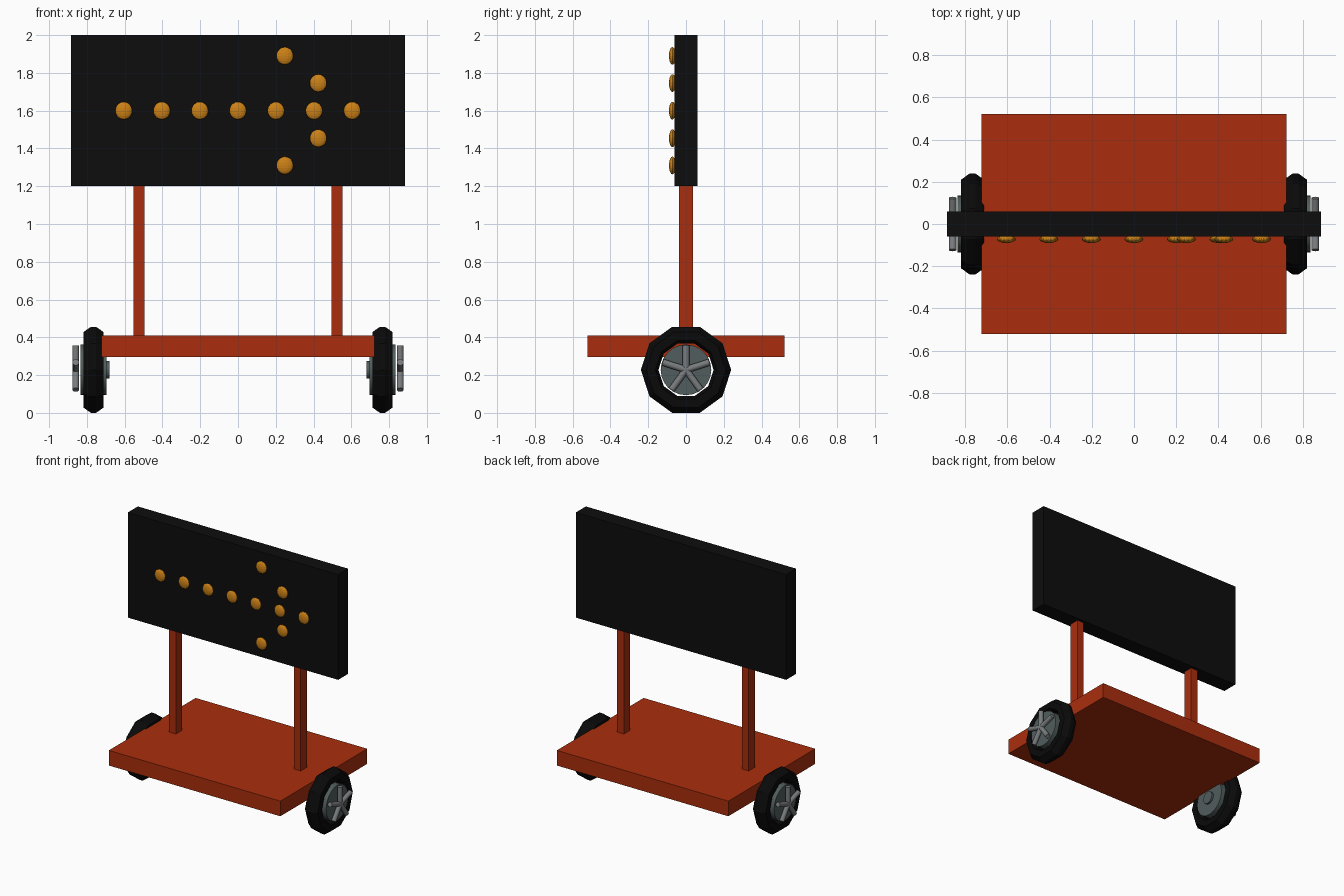
import bpy, bmesh, math
from mathutils import Matrix, Vector

if "Cube" in bpy.data.objects:
    bpy.data.objects.remove(bpy.data.objects["Cube"])


def material(name, rgb):
    m = bpy.data.materials.new(name)
    m.diffuse_color = (*rgb, 1)
    m.use_nodes = True
    m.node_tree.nodes["Principled BSDF"].inputs["Base Color"].default_value = m.diffuse_color
    return m


ORANGE = material("orange_paint", (0.40, 0.027, 0.004))
BLACK = material("panel_black", (0.004, 0.004, 0.004))
RUBBER = material("tyre_rubber", (0.003, 0.003, 0.003))
AMBER = material("amber_lamp", (0.60, 0.22, 0.008))
RIM = material("rim_grey", (0.085, 0.11, 0.11))
SPOKE = material("spoke_grey", (0.19, 0.20, 0.21))


def finish(name, bm, mat, smooth=False):
    bmesh.ops.recalc_face_normals(bm, faces=bm.faces)
    me = bpy.data.meshes.new(name)
    bm.to_mesh(me)
    bm.free()
    me.materials.append(mat)
    ob = bpy.data.objects.new(name, me)
    bpy.context.collection.objects.link(ob)
    if smooth:
        bpy.ops.object.select_all(action='DESELECT')
        ob.select_set(True)
        bpy.context.view_layer.objects.active = ob
        bpy.ops.object.shade_smooth_by_angle(angle=math.radians(40))
    return ob


def box(name, lo, hi, mat):
    lo, hi = Vector(lo), Vector(hi)
    bm = bmesh.new()
    bmesh.ops.create_cube(bm, size=1, matrix=Matrix.Translation((lo + hi) / 2)
                          @ Matrix.Diagonal((*(hi - lo), 1)))
    return finish(name, bm, mat)


def add_rod(bm, a, b, radius, sides):
    a, b = Vector(a), Vector(b)
    rot = (b - a).to_track_quat('Z', 'Y').to_matrix().to_4x4()
    bmesh.ops.create_cone(bm, cap_ends=True, segments=sides, radius1=radius,
                          radius2=radius, depth=(b - a).length,
                          matrix=Matrix.Translation((a + b) / 2) @ rot)


# Trailer deck, posts and sign board
box("deck", (-0.722, -0.522, 0.295), (0.722, 0.522, 0.41), ORANGE)
for side, label in ((-1, "left"), (1, "right")):
    box(label + "_post", (side * 0.525 - 0.029, -0.038, 0.41),
        (side * 0.525 + 0.029, 0.038, 1.2), ORANGE)
box("sign_board", (-0.885, -0.06, 1.2), (0.885, 0.06, 2.0), BLACK)

# Arrow lamps: a shaft row and two mirrored head strokes
spots = [(-0.605 + 0.2015 * i, 1.6) for i in range(7)]
spots += [(x, 1.6 + s * dz) for s in (-1, 1) for x, dz in ((0.248, 0.29), (0.425, 0.146))]
bm = bmesh.new()
for x, z in spots:
    bmesh.ops.create_uvsphere(bm, u_segments=16, v_segments=10, radius=1,
                              matrix=Matrix.Translation((x, -0.072, z))
                              @ Matrix.Diagonal((0.045, 0.018, 0.047, 1)))
finish("arrow_lamps", bm, AMBER)

# Wheels
AXLE = 0.228
TYRE = ((0.239, -0.014), (0.239, 0.014), (0.21, 0.054), (0.162, 0.054),
        (0.146, 0.02), (0.146, -0.02), (0.162, -0.054), (0.21, -0.054))
for side, label in ((-1, "left"), (1, "right")):
    # Ten-sided tyre swept from its section
    bm = bmesh.new()
    rings = []
    for i in range(10):
        a = math.tau * i / 10
        rings.append([bm.verts.new((side * 0.765 + x, r * math.cos(a), AXLE + r * math.sin(a)))
                      for r, x in TYRE])
    n = len(TYRE)
    for i in range(10):
        p, q = rings[i], rings[(i + 1) % 10]
        for j in range(n):
            k = (j + 1) % n
            bm.faces.new((p[j], p[k], q[k], q[j]))
    finish(label + "_tyre", bm, RUBBER)

    # Rim drum with a hub on the inside
    bm = bmesh.new()
    add_rod(bm, (side * 0.695, 0, AXLE), (side * 0.835, 0, AXLE), 0.134, 24)
    add_rod(bm, (side * 0.68, 0, AXLE), (side * 0.70, 0, AXLE), 0.047, 16)
    finish(label + "_rim", bm, RIM, True)

    # Five round spokes on the outer face
    bm = bmesh.new()
    for i in range(5):
        a = math.pi / 2 + math.tau * i / 5
        add_rod(bm, (side * 0.859, 0, AXLE),
                (side * 0.859, 0.13 * math.cos(a), AXLE + 0.13 * math.sin(a)), 0.018, 10)
    finish(label + "_spokes", bm, SPOKE, True)
